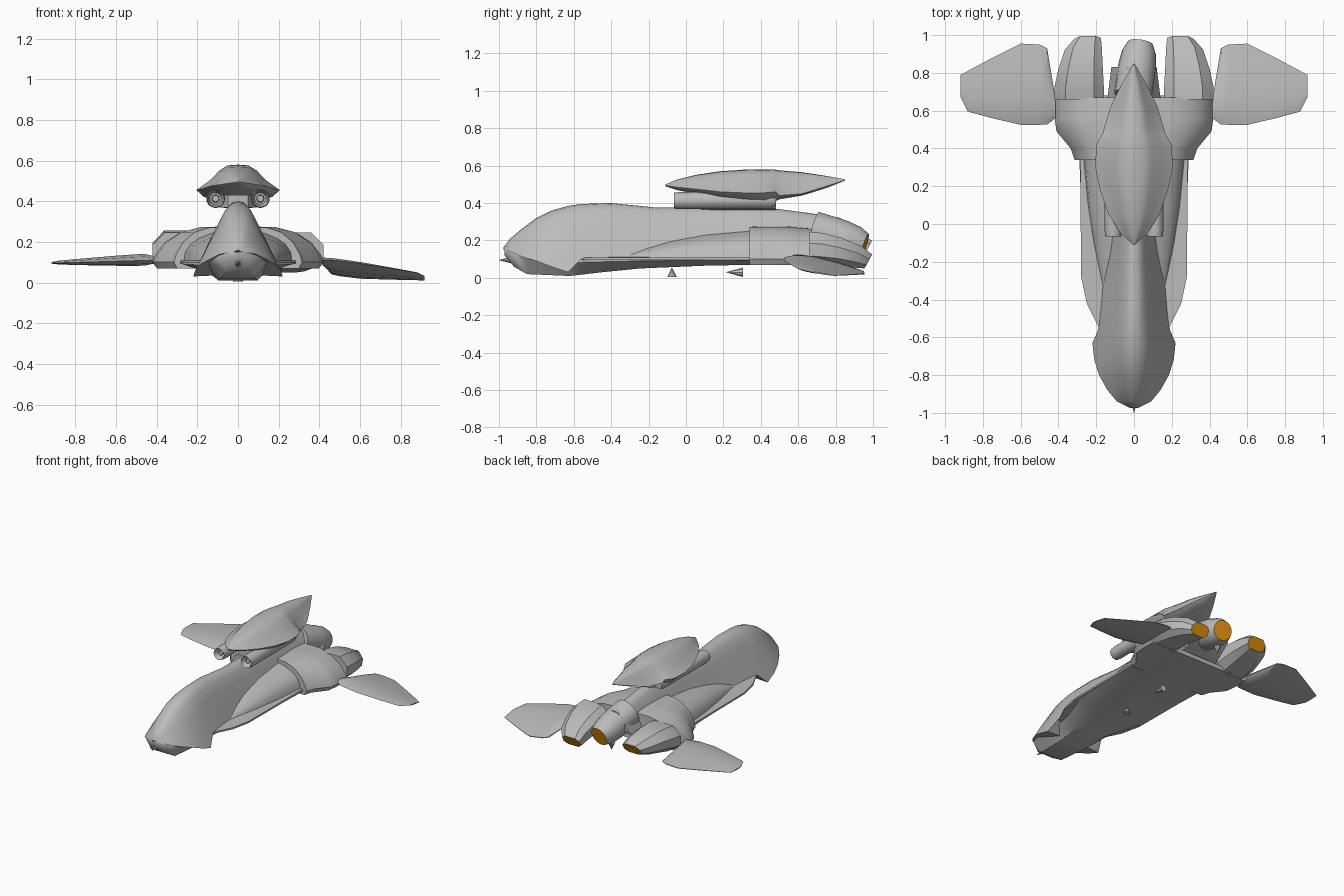
import bpy, bmesh, math
from mathutils import Matrix, Vector

if "Cube" in bpy.data.objects:
    bpy.data.objects.remove(bpy.data.objects["Cube"], do_unlink=True)


def material(name, colour):
    m = bpy.data.materials.new(name)
    m.use_nodes = True
    m.diffuse_color = (*colour, 1)
    m.node_tree.nodes["Principled BSDF"].inputs["Base Color"].default_value = (*colour, 1)
    return m


grey = material("hull grey", (0.5, 0.5, 0.5))
orange = material("engine orange", (0.75, 0.28, 0.005))


def loft(name, rings, angle=35, glow=False, matrix=None):
    """Skin a row of closed rings; an orange end cap is optional."""
    bm = bmesh.new()
    rows = [[bm.verts.new(p) for p in r] for r in rings]
    for a, b in zip(rows, rows[1:]):
        for i in range(len(a)):
            j = (i + 1) % len(a)
            bm.faces.new((a[i], a[j], b[j], b[i]))
    bm.faces.new(rows[0])
    bm.faces.new(rows[-1]).material_index = int(glow)
    bmesh.ops.recalc_face_normals(bm, faces=bm.faces)
    if matrix:
        bm.transform(matrix)
    mesh = bpy.data.meshes.new(name)
    bm.to_mesh(mesh)
    bm.free()
    mesh.materials.append(grey)
    if glow:
        mesh.materials.append(orange)
    ob = bpy.data.objects.new(name, mesh)
    bpy.context.collection.objects.link(ob)
    bpy.ops.object.select_all(action="DESELECT")
    ob.select_set(True)
    bpy.context.view_layer.objects.active = ob
    bpy.ops.object.shade_smooth_by_angle(angle=math.radians(angle))
    return ob


def mirrored(y, half):
    """Closed ring from a half section of (x, z), top to bottom."""
    return [(x, y, z) for x, z in half] + [(-x, y, z) for x, z in half[-2:0:-1]]


def circle(y, r, x=0, z=0, n=20):
    return [(x + r * math.cos(math.tau * i / n), y, z + r * math.sin(math.tau * i / n)) for i in range(n)]


# Upper hull with the flared hood: y, half width, base z, top z
hull = [(-.975, .02, .15, .165), (-.94, .09, .14, .21), (-.88, .14, .115, .26),
        (-.8, .185, .09, .32), (-.72, .21, .06, .36), (-.63, .22, .03, .385),
        (-.56, .19, .1, .395), (-.4, .175, .1, .4), (-.15, .155, .1, .375),
        (.2, .15, .1, .375), (.4, .15, .1, .38), (.67, .14, .1, .345), (.83, .12, .19, .32)]
shape = [(0, 1), (.16, .98), (.32, .88), (.5, .66), (.72, .38), (1, 0)]
loft("upper_hull", [mirrored(y, [(w * u, b + (t - b) * v) for u, v in shape] + [(0, b + .01)])
                    for y, w, b, t in hull], 40)

# Belly and chin: y, half width, bottom z, top z
belly = [(-.97, .03, .12, .15), (-.92, .1, .06, .14), (-.85, .14, .02, .12), (-.62, .16, .01, .1),
         (-.45, .19, .03, .1), (-.25, .26, .05, .1), (.1, .28, .065, .1), (.36, .29, .07, .1),
         (.5, .38, .07, .1), (.68, .38, .07, .1)]
loft("belly", [mirrored(y, [(0, t), (w * .9, t), (w, t * .8 + b * .2), (w * .6, b), (0, b)])
               for y, w, b, t in belly], 40)

# Thin side strakes
strake = [(-.56, .18), (-.42, .25), (-.28, .28), (.35, .285)]
loft("strakes", [mirrored(y, [(0, .115), (w, .108), (w, .095), (0, .095)]) for y, w in strake])

# Shoulder fairings swelling towards the engine block: y, half width, top z
shoulder = [(-.42, .15, .11), (-.25, .185, .165), (-.1, .215, .205), (.1, .245, .24), (.36, .27, .26)]
arc = [math.pi / 2 * (1 - i / 6) for i in range(7)]
loft("shoulder_fairings", [mirrored(y, [(w * math.cos(a), .095 + (t - .095) * math.sin(a) ** .8 if a else .095)
                                        for a in arc] + [(0, .09)]) for y, w, t in shoulder])

# Engine block across the rear hull
block = [(-.06, .3, .26), (0, .315, .275), (.06, .335, .277), (.15, .41, .277), (.22, .42, .275), (.33, .42, .265)]
cut = [(0, 1), (.45, .98), (.68, .86), (.86, .62), (.97, .32), (1, .15), (.95, 0), (0, 0)]
loft("engine_block", [mirrored(.34 + d, [(w * u, .07 + (t - .07) * v) for u, v in cut])
                      for d, w, t in block[1:]])

# Upper pod: y, half width, rim z, top z, bottom z
pod = [(-.11, .005, .495, .5, .49), (-.05, .07, .485, .525, .47), (.05, .135, .475, .55, .45),
       (.18, .18, .46, .57, .42), (.3, .205, .455, .578, .41), (.42, .2, .455, .58, .4),
       (.48, .165, .46, .578, .41), (.5, .16, .44, .575, .42), (.62, .125, .45, .565, .44),
       (.75, .06, .49, .545, .48), (.85, .003, .522, .527, .52)]
dome = [(0, 1), (.25, .97), (.45, .78), (.65, .42), (1, 0)]
loft("upper_pod", [mirrored(y, [(w * u, r + (t - r) * v) for u, v in dome]
                            + [(w * .85, r * .4 + b * .6), (w * .5, b), (0, b)])
                   for y, w, r, t, b in pod], 40)
loft("pod_pylon", [mirrored(y, [(0, .43), (w, .43), (w, .37), (0, .36)])
                   for y, w in [(.08, .05), (.14, .09), (.42, .09), (.48, .06)]])

# Twin tubes with hollow muzzles
tube = [(.03, .028), (-.055, .034), (-.065, .042), (-.03, .046), (.45, .045), (.48, .032)]
for side, label in ((1, "left"), (-1, "right")):
    loft(label + "_tube", [circle(y, r, side * .11, .413) for y, r in tube])
    loft(label + "_tube_core", [circle(y, r, side * .11, .413) for y, r in [(-.045, .016), (.04, .02)]])

# Central engine, tilted down and slightly sideways
tilt = Matrix.Translation((0, .72, .245)) @ Matrix.Rotation(-.14, 4, "Z") @ Matrix.Rotation(-.3, 4, "X")
loft("central_engine", [circle(y, r) for y, r in [(-.04, .1), (.12, .1), (.2, .09), (.25, .068)]],
     glow=True, matrix=tilt)

# Side engines: y, inner x, outer x, bottom z, top z, rear slant
pods = [(.66, .16, .42, .075, .245, 0), (.73, .16, .42, .07, .24, 0),
        (.82, .165, .4, .065, .215, .1), (.92, .17, .365, .055, .17, .3), (.975, .175, .315, .05, .125, .55)]
octagon = [(-1, -.5), (-.6, -1), (.6, -1), (1, -.5), (1, .3), (.55, 1), (-.6, 1), (-1, .5)]
for side, label, lift in ((1, "left", 0), (-1, "right", .075)):
    rings = []
    for y, x0, x1, b, t, slant in pods:
        rise = lift * (y - .66) / .32
        hx, hz = (x1 - x0) / 2, (t - b) / 2
        rings.append([(side * (x0 + hx + u * hx), y + slant * v * hz, b + hz + v * hz + rise) for u, v in octagon])
    loft(label + "_engine", rings, 30, glow=True)

# Wings set at different angles: x, front y, back y, half thickness
wing = [(.415, .56, .66, .02), (.46, .527, .93, .03), (.5, .525, .95, .03), (.6, .525, .955, .026),
        (.75, .56, .88, .018), (.88, .595, .81, .01), (.918, .67, .79, .004)]
foil = [(0, 0), (.12, .6), (.35, 1), (.7, .7), (1, .08), (1, -.08), (.7, -.6), (.35, -.9), (.12, -.6)]
for side, label, pitch, droop, z0 in ((1, "left", .17, .12, .115), (-1, "right", -.01, .03, .11)):
    rings = [[(side * x, f + (b - f) * u, z0 - pitch * (f + (b - f) * u - .53) - droop * (x - .42) + h * v)
              for u, v in foil] for x, f, b, h in wing]
    loft(label + "_wing", rings)


# Small cone markers under the hull and on the chin
def cone(name, base, tip, r=.025):
    base, tip = Vector(base), Vector(tip)
    turn = (tip - base).to_track_quat("Y", "Z").to_matrix().to_4x4()
    loft(name, [circle(0, r, n=8), circle((tip - base).length, .001, n=8)],
         matrix=Matrix.Translation(base) @ turn)


cone("chin_cone", (0, -.93, .095), (0, -1, .095), .018)
cone("belly_cone", (0, -.075, .005), (0, -.075, .055))
cone("keel_cone", (0, .305, .03), (0, .215, .03))
cone("tail_cone", (0, .86, .1), (0, .86, .05))
